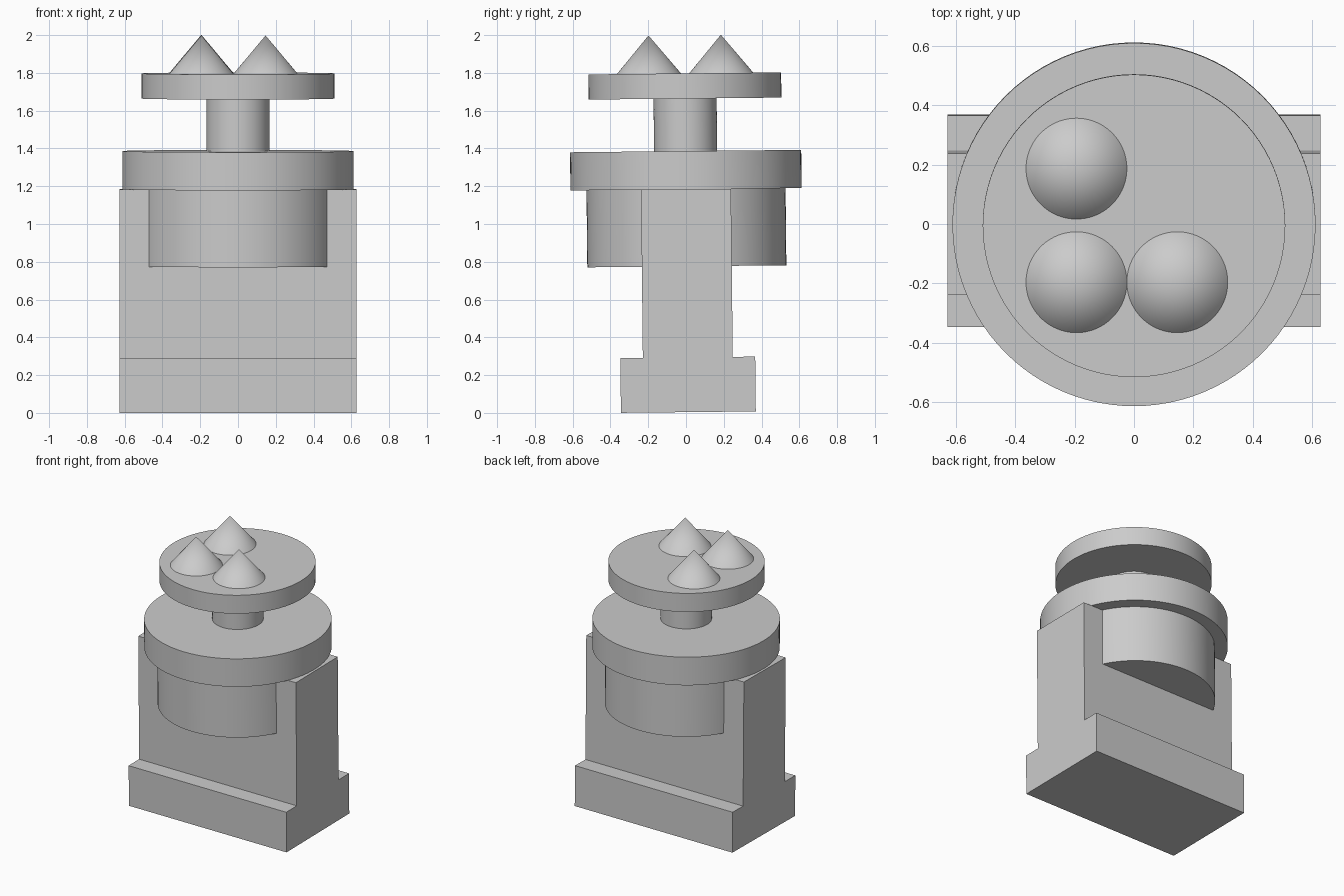
import bpy, bmesh, math
from mathutils import Matrix

cube = bpy.data.objects.get("Cube")
if cube:
    bpy.data.objects.remove(cube, do_unlink=True)

grey = bpy.data.materials.new("plain grey")
grey.use_nodes = True
colour = (0.6, 0.6, 0.6, 1)
grey.diffuse_color = colour
grey.node_tree.nodes["Principled BSDF"].inputs["Base Color"].default_value = colour

# The whole stack leans very slightly toward the front
LEAN = Matrix.Rotation(math.radians(0.6), 4, "X") @ Matrix.Translation((0, 0.0125, 0.004))


def finish(name, bm, smooth=False):
    bmesh.ops.recalc_face_normals(bm, faces=bm.faces)
    mesh = bpy.data.meshes.new(name)
    bm.to_mesh(mesh)
    bm.free()
    mesh.materials.append(grey)
    obj = bpy.data.objects.new(name, mesh)
    bpy.context.collection.objects.link(obj)
    obj.matrix_world = LEAN
    if smooth:
        bpy.ops.object.select_all(action="DESELECT")
        obj.select_set(True)
        bpy.context.view_layer.objects.active = obj
        bpy.ops.object.shade_smooth_by_angle(angle=math.radians(30))
    return obj


def turned(name, r_bottom, r_top, z0, z1, x=0, y=0):
    bm = bmesh.new()
    bmesh.ops.create_cone(bm, cap_ends=True, segments=96, radius1=r_bottom,
                          radius2=r_top, depth=z1 - z0,
                          matrix=Matrix.Translation((x, y, (z0 + z1) / 2)))
    return finish(name, bm, True)


# Stepped upright: one inverted-T profile extruded along x
half = [(0.357, 0), (0.357, 0.29), (0.238, 0.29), (0.238, 1.18)]
profile = half + [(-y, z) for y, z in reversed(half)]
bm = bmesh.new()
face = bm.faces.new([bm.verts.new((-0.628, y, z)) for y, z in profile])
side = bmesh.ops.extrude_face_region(bm, geom=[face])
bmesh.ops.translate(bm, vec=(1.256, 0, 0),
                    verts=[v for v in side["geom"] if isinstance(v, bmesh.types.BMVert)])
finish("stepped_upright", bm)

# Turned parts, bottom to top
turned("drum", 0.527, 0.527, 0.772, 1.18)
turned("lower_disc", 0.612, 0.612, 1.18, 1.382)
turned("neck", 0.167, 0.167, 1.382, 1.66)
turned("upper_disc", 0.51, 0.51, 1.66, 1.793)

# Three pointed studs on the upper disc
for name, x, y in (("front_right_spike", -0.194, -0.19),
                   ("front_left_spike", 0.146, -0.19),
                   ("back_right_spike", -0.194, 0.193)):
    turned(name, 0.17, 0, 1.793, 1.996, x, y)
